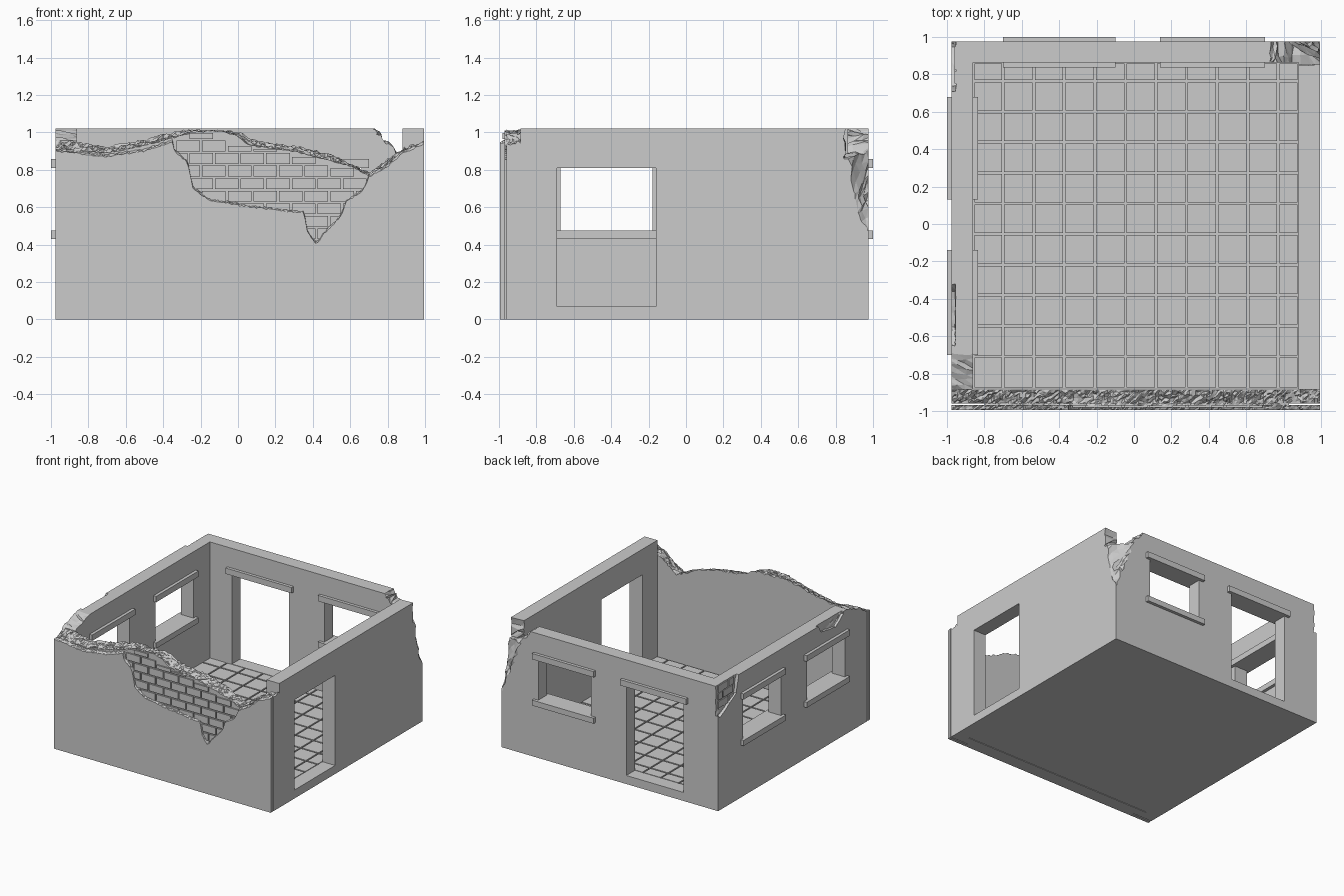
import bpy, bmesh, random
from mathutils import Vector

random.seed(4)
if "Cube" in bpy.data.objects:
    bpy.data.objects.remove(bpy.data.objects["Cube"])

grey = bpy.data.materials.new("concrete_grey")
grey.use_nodes = True
GREY = (0.6, 0.6, 0.6, 1)
grey.diffuse_color = GREY
grey.node_tree.nodes["Principled BSDF"].inputs["Base Color"].default_value = GREY


def make(name, bm):
    bmesh.ops.recalc_face_normals(bm, faces=bm.faces)
    mesh = bpy.data.meshes.new(name)
    bm.to_mesh(mesh)
    bm.free()
    mesh.materials.append(grey)
    ob = bpy.data.objects.new(name, mesh)
    bpy.context.collection.objects.link(ob)
    return ob


def boxes(name, spans):
    """One object from ((x0, x1), (y0, y1), (z0, z1)) spans."""
    bm = bmesh.new()
    for span in spans:
        vs = bmesh.ops.create_cube(bm, size=1)["verts"]
        for v in vs:
            v.co = Vector([(a + b) / 2 + c * (b - a) for c, (a, b) in zip(v.co, span)])
    return make(name, bm)


def cut(target, cutter):
    mod = target.modifiers.new("cut", "BOOLEAN")
    mod.operation, mod.solver, mod.object = "DIFFERENCE", "EXACT", cutter
    deps = bpy.context.evaluated_depsgraph_get()
    mesh = bpy.data.meshes.new_from_object(target.evaluated_get(deps))
    target.modifiers.clear()
    target.data = mesh
    bpy.data.objects.remove(cutter)


def chunk(points, cuts=4, rough=0.012):
    """Jagged convex lump used to break pieces off the walls."""
    bm = bmesh.new()
    for p in points:
        bm.verts.new(p)
    bmesh.ops.convex_hull(bm, input=bm.verts)
    loose = [v for v in bm.verts if not v.link_faces]
    bmesh.ops.delete(bm, geom=loose, context="VERTS")
    bmesh.ops.triangulate(bm, faces=bm.faces)
    bmesh.ops.subdivide_edges(bm, edges=bm.edges, cuts=cuts, use_grid_fill=True)
    bmesh.ops.triangulate(bm, faces=bm.faces)
    for v in bm.verts:
        v.co += Vector([random.uniform(-rough, rough) for _ in range(3)])
    return make("chunk_cutter", bm)


def prism(outline, axis, lo, hi):
    """Outline points swept along an axis, as hull points."""
    out = []
    for a, b in outline:
        for d in (lo, hi):
            out.append((d, a, b) if axis == "x" else (a, d, b))
    return out


def height(profile, x):
    for (xa, za), (xb, zb) in zip(profile, profile[1:]):
        if x <= xb:
            return za + (zb - za) * max(0, x - xa) / (xb - xa)
    return profile[-1][1]


def ragged_wall(name, x0, x1, y0, y1, front, back, n=130, rows=5, rough=0.01):
    """Wall along x whose broken top blends from a front to a back profile."""
    bm = bmesh.new()
    grid = []
    for i in range(n + 1):
        x = x0 + (x1 - x0) * i / n
        line = []
        for j in range(rows):
            t = j / (rows - 1)
            z = height(front, x) * (1 - t) + height(back, x) * t
            dy = 0 if j in (0, rows - 1) else random.uniform(-0.1, 0.1) * (y1 - y0)
            z = min(1.02, z + random.uniform(-rough, rough))
            line.append(bm.verts.new((x, y0 + (y1 - y0) * t + dy, z)))
        grid.append(line)
    for a, b in zip(grid, grid[1:]):
        for j in range(rows - 1):
            bm.faces.new((a[j], b[j], b[j + 1]))
            bm.faces.new((a[j], b[j + 1], a[j + 1]))
    fl, bl, fr, br = [bm.verts.new((x, y, 0)) for x in (x0, x1) for y in (y0, y1)]
    bm.faces.new([g[0] for g in grid] + [fr, fl])
    bm.faces.new([g[-1] for g in grid] + [br, bl])
    bm.faces.new(grid[0] + [bl, fl])
    bm.faces.new(grid[-1] + [br, fr])
    bm.faces.new((fl, fr, br, bl))
    return make(name, bm)


# Outer and inner limits of the shell
L, R, F, B, TOP = -0.975, 0.995, -0.995, 0.975, 1.02
IL, IR, IF, IB = -0.86, 0.88, -0.885, 0.863

# Three intact walls as one U shape
bm = bmesh.new()
plan = [(L, IF), (L, B), (R, B), (R, IF), (IR, IF), (IR, IB), (IL, IB), (IL, IF)]
base = bm.faces.new([bm.verts.new((x, y, 0)) for x, y in plan])
up = bmesh.ops.extrude_face_region(bm, geom=[base])["geom"]
bmesh.ops.translate(bm, vec=(0, 0, TOP), verts=[v for v in up if isinstance(v, bmesh.types.BMVert)])
walls = make("side_and_back_walls", bm)

# Doors and windows
SILL, HEAD, STEP = 0.475, 0.81, 0.07
openings = [((0.8, 1.1), (-0.69, -0.16), (STEP, HEAD)),
            ((-0.66, -0.14), (0.8, 1.1), (STEP, HEAD)),
            ((0.18, 0.66), (0.8, 1.1), (SILL, HEAD)),
            ((-1.1, -0.8), (-0.67, -0.18), (SILL, HEAD)),
            ((-1.1, -0.8), (0.16, 0.65), (SILL, HEAD))]
cut(walls, boxes("opening_cutter", openings))

# Broken corners and chipped plaster
breaks = [
    prism([(0.69, 1.06), (0.76, 0.98), (0.85, 0.89), (1.06, 0.85), (1.06, 1.06)], "y", 0.845, 1.1),
    [(0.8, 0.99, 0.9), (1.01, 0.85, 0.9), (0.95, 0.92, 0.75), (1.01, 0.9, 0.62), (0.88, 0.99, 0.7),
     (0.99, 0.98, 0.46), (1.1, 0.9, 0.62), (0.9, 1.1, 0.7), (1.1, 1.1, 0.46), (1.1, 1.1, 0.9)],
    prism([(-0.67, 1.03), (-0.8, 0.985), (-0.95, 0.94), (-0.95, 1.1), (-0.67, 1.1)], "x", -1.05, -0.8),
    prism([(0.7, 1.06), (0.74, 0.88), (0.88, 0.8), (0.95, 0.76), (1.0, 0.8), (1.0, 1.06)], "x", -1.05, -0.952),
    prism([(-0.3, 1.06), (-0.36, 0.96), (-0.55, 0.93), (-0.65, 1.0), (-0.65, 1.06)], "x", -1.05, -0.955)]
for pts, rough in zip(breaks, (0.012, 0.012, 0.008, 0.004, 0.004)):
    cut(walls, chunk(pts, rough=rough))

# Bricks showing at the back corner
boxes("corner_bricks", [((-0.96, -0.94), (max(y, 0.75), min(y + 0.125, 0.95)), (z, z + 0.056))
                        for k, z in enumerate((0.83, 0.897, 0.96))
                        for y in (0.69 + 0.068 * (k % 2), 0.827 + 0.068 * (k % 2))])

# Lintels and sills
bars = []
for a, b in ((-0.70, -0.14), (0.13, 0.68)):
    bars += [((-1, -0.835), (a, b), z) for z in ((HEAD, 0.858), (0.43, SILL))]
bars += [((a, b), (0.838, 1), (HEAD, 0.858)) for a, b in ((-0.70, -0.10), (0.14, 0.70))]
bars.append(((0.14, 0.70), (0.838, 1), (0.43, SILL)))
boxes("lintels_and_sills", bars)

# Ruined front wall: inner core, filler and outer plaster
core_front = [(-0.98, 0.91), (-0.7, 0.89), (-0.5, 0.93), (-0.35, 0.97), (-0.25, 1.0), (-0.1, 1.01),
              (0, 0.98), (0.06, 0.93), (0.3, 0.9), (0.45, 0.86), (0.6, 0.82), (0.7, 0.77),
              (0.8, 0.83), (0.88, 0.9), (1, 0.94)]
core_back = [(-0.98, 0.95), (-0.85, 0.95), (-0.7, 0.92), (-0.5, 0.96), (-0.3, 1.01), (0, 1.0),
             (0.1, 0.95), (0.35, 0.92), (0.5, 0.88), (0.6, 0.83), (0.7, 0.78), (0.88, 0.91), (1, 0.95)]
plaster = [(-0.98, 0.9), (-0.7, 0.87), (-0.5, 0.9), (-0.35, 0.95), (-0.34, 0.9), (-0.27, 0.84),
           (-0.24, 0.7), (-0.16, 0.64), (0, 0.61), (0.2, 0.585), (0.355, 0.57), (0.37, 0.47),
           (0.42, 0.4), (0.46, 0.46), (0.55, 0.55), (0.58, 0.63), (0.67, 0.69), (0.7, 0.76),
           (0.8, 0.82), (0.88, 0.89), (1, 0.94)]
plaster_back = [(x, z + 0.012) for x, z in plaster]
ragged_wall("front_wall_core", L, R, -0.96, IF, core_front, core_back, rows=7)
ragged_wall("front_wall_filler", -0.8, 0.83, -0.97, -0.958, core_front, core_front, rows=2, rough=0.004)
ragged_wall("front_wall_plaster", L, R, F, -0.968, plaster, plaster_back, n=180, rows=4, rough=0.005)

# Exposed brick courses, trimmed to the broken top
bricks = []
PITCH, COURSE = 0.137, 0.067
for row in range(9):
    z = 0.43 + COURSE * row
    for col in range(9):
        x = -0.397 + PITCH * (col + 0.5 * (row % 2))
        xa, xb = max(x, -0.33), min(x + PITCH - 0.011, 0.7)
        if xb - xa < 0.02:
            continue
        top = min(z + COURSE - 0.01, *[height(core_front, xa + (xb - xa) * t / 4) for t in range(5)])
        if top - z > 0.012:
            bricks.append(((xa, xb), (-0.981, -0.965), (z, top)))
boxes("exposed_bricks", bricks)

# Floor slab and square tiles
boxes("floor_slab", [((IL - 0.01, IR + 0.01), (IF + 0.006, IB + 0.01), (0, 0.058))])


def tile_runs(lo, hi, first, pitch=0.1635, gap=0.006):
    joints = [first + pitch * i for i in range(10)]
    return [(a + gap, b - gap) for a, b in zip([lo] + joints, joints + [hi])]


boxes("floor_tiles", [(xs, ys, (0.05, 0.07)) for xs in tile_runs(IL, IR, -0.7)
                      for ys in tile_runs(IF + 0.006, IB, -0.708)])
